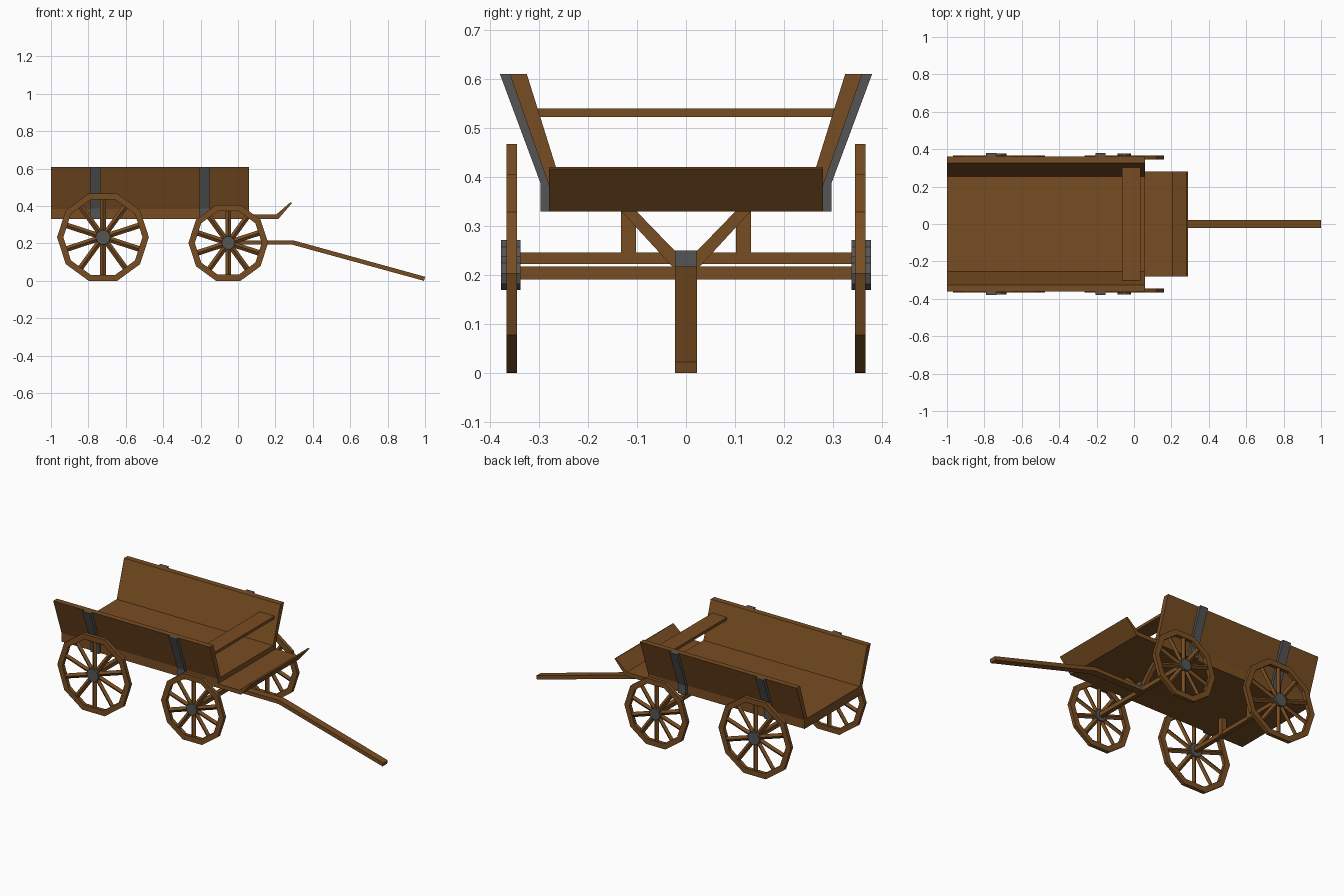
import bpy, bmesh, math
from mathutils import Vector, Matrix

if "Cube" in bpy.data.objects:
    bpy.data.objects.remove(bpy.data.objects["Cube"])


def material(name, colour):
    m = bpy.data.materials.new(name)
    m.diffuse_color = (*colour, 1)
    m.use_nodes = True
    m.node_tree.nodes["Principled BSDF"].inputs["Base Color"].default_value = m.diffuse_color
    return m


WOOD = material("wood", (0.19, 0.075, 0.016))
IRON = material("iron", (0.09, 0.09, 0.09))


def finish(name, bm, mat):
    bmesh.ops.recalc_face_normals(bm, faces=bm.faces)
    me = bpy.data.meshes.new(name)
    bm.to_mesh(me)
    bm.free()
    me.materials.append(mat)
    ob = bpy.data.objects.new(name, me)
    bpy.context.collection.objects.link(ob)
    return ob


def extrude(name, pts, axis, lo, hi, mat):
    """Extrude a profile along 'X' (pts are y, z) or 'Y' (pts are x, z)."""
    bm = bmesh.new()
    ends = []
    for t in (lo, hi):
        ends.append([bm.verts.new((t, a, b) if axis == 'X' else (a, t, b)) for a, b in pts])
    bm.faces.new(ends[0])
    bm.faces.new(ends[1])
    n = len(pts)
    for i in range(n):
        j = (i + 1) % n
        bm.faces.new((ends[0][i], ends[0][j], ends[1][j], ends[1][i]))
    return finish(name, bm, mat)


def box(name, x0, x1, y0, y1, z0, z1, mat):
    return extrude(name, [(y0, z0), (y1, z0), (y1, z1), (y0, z1)], 'X', x0, x1, mat)


def circle(r, n, cx, cz):
    return [(cx + r * math.cos(math.tau * i / n), cz + r * math.sin(math.tau * i / n))
            for i in range(n)]


def wheel(name, cx, cz, r, hub_r, s):
    y0, y1 = s * 0.345, s * 0.367
    # ten-sided rim
    bm = bmesh.new()
    rings = [[bm.verts.new((x, y, z)) for x, z in circle(rad, 10, cx, cz)]
             for rad, y in ((r, y0), (r, y1), (r - 0.034, y1), (r - 0.034, y0))]
    for k in range(4):
        a, b = rings[k], rings[(k + 1) % 4]
        for i in range(10):
            j = (i + 1) % 10
            bm.faces.new((a[i], a[j], b[j], b[i]))
    finish(name + "_rim", bm, WOOD)
    # ten diamond-section spokes
    bm = bmesh.new()
    r0, r1 = hub_r * 0.6, (r - 0.034) * math.cos(math.pi / 10) + 0.008
    for i in range(10):
        m = (Matrix.Translation((cx, s * 0.356, cz))
             @ Matrix.Rotation(math.tau * i / 10, 4, 'Y')
             @ Matrix.Translation((0, 0, (r0 + r1) / 2))
             @ Matrix.Diagonal((1, 0.7, 1, 1)))
        bmesh.ops.create_cone(bm, cap_ends=True, segments=4, radius1=0.015,
                              radius2=0.015, depth=r1 - r0, matrix=m)
    finish(name + "_spokes", bm, WOOD)
    # iron hub
    extrude(name + "_hub", circle(hub_r, 10, cx, cz), 'Y', s * 0.338, s * 0.378, IRON)


# wagon bed, footboard and seat
box("bed_floor", -1, 0.06, -0.28, 0.28, 0.33, 0.385, WOOD)
extrude("footboard", [(0.06, 0.33), (0.215, 0.33), (0.289, 0.416), (0.28, 0.42),
                      (0.205, 0.355), (0.06, 0.355)], 'Y', -0.28, 0.28, WOOD)
box("seat", -0.065, 0.035, -0.305, 0.305, 0.523, 0.54, WOOD)

for s, side in ((-1, "right"), (1, "left")):
    # flared side boards
    extrude(side + "_side_board", [(s * y, z) for y, z in
            ((0.254, 0.383), (0.28, 0.383), (0.36, 0.61), (0.325, 0.61))],
            'X', -1, 0.06, WOOD)
    # iron straps bent around the side
    strap = [(s * y, z) for y, z in ((0.279, 0.33), (0.297, 0.33), (0.297, 0.387),
                                     (0.38, 0.61), (0.359, 0.61), (0.279, 0.385))]
    extrude(side + "_rear_strap", strap, 'X', -0.79, -0.735, IRON)
    extrude(side + "_front_strap", strap, 'X', -0.205, -0.153, IRON)
    # wheels
    wheel(side + "_rear_wheel", -0.722, 0.2335, 0.2455, 0.04, s)
    wheel(side + "_front_wheel", -0.052, 0.203, 0.213, 0.036, s)
    # bed supports
    y0, y1 = sorted((s * 0.102, s * 0.133))
    box(side + "_rear_post", -0.737, -0.707, y0, y1, 0.23, 0.332, WOOD)
    extrude(side + "_front_brace", [(s * y, z) for y, z in
            ((0.01, 0.217), (0.028, 0.217), (0.133, 0.331), (0.102, 0.331), (0.01, 0.236))],
            'X', -0.065, -0.039, WOOD)

# axles and pivot
box("rear_axle", -0.735, -0.709, -0.35, 0.35, 0.222, 0.246, WOOD)
box("front_axle", -0.065, -0.039, -0.35, 0.35, 0.191, 0.217, WOOD)
box("pivot_block", -0.074, -0.03, -0.022, 0.022, 0.21, 0.25, IRON)

# tongue
extrude("tongue", [(-0.06, 0.194), (0.288, 0.194), (0.995, 0.0), (1.0, 0.022),
                   (0.294, 0.217), (-0.06, 0.217)], 'Y', -0.022, 0.022, WOOD)
